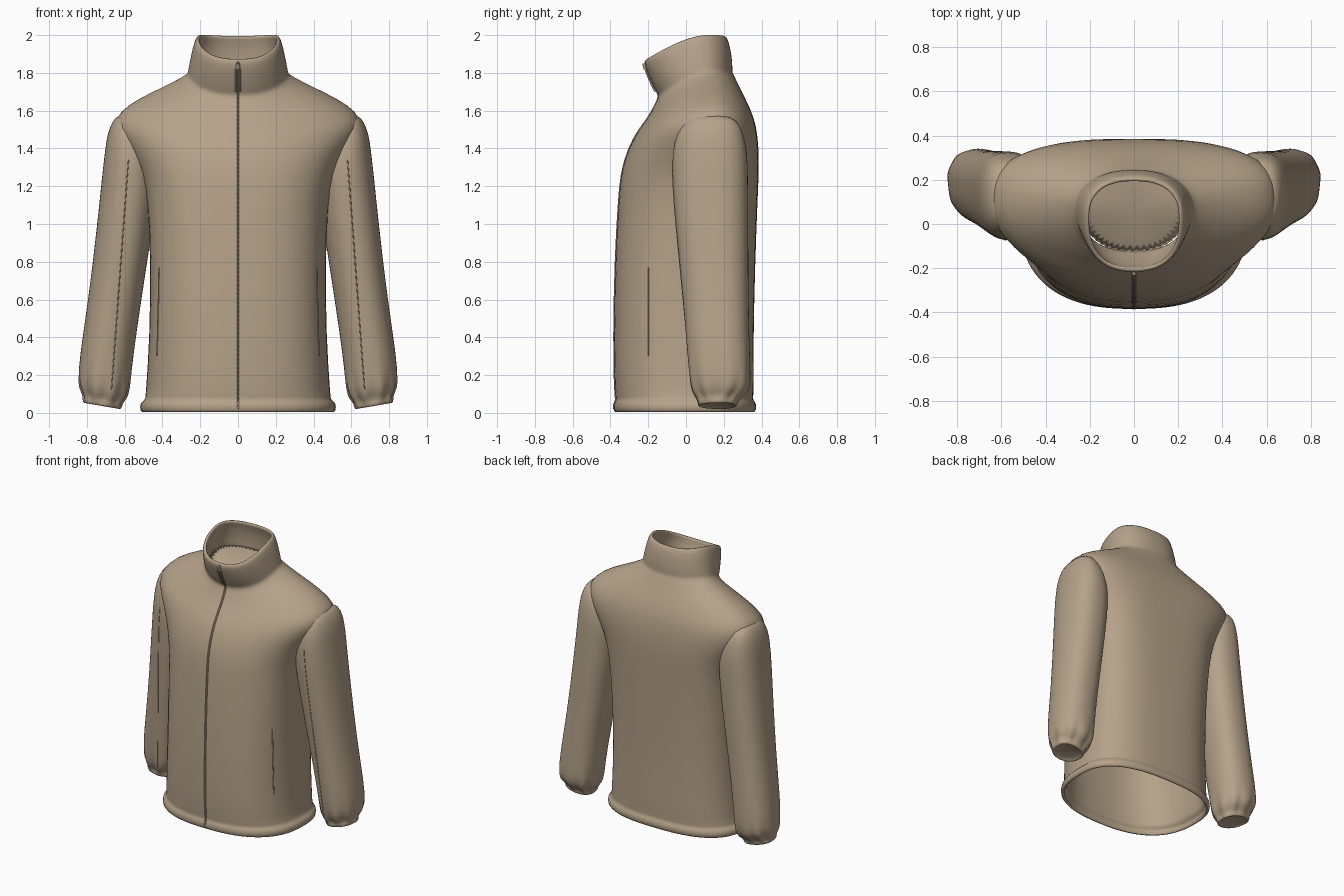
import bpy, bmesh, math
from mathutils import Vector
from mathutils.bvhtree import BVHTree

if "Cube" in bpy.data.objects:
    bpy.data.objects.remove(bpy.data.objects["Cube"], do_unlink=True)

fabric = bpy.data.materials.new("tan fleece")
fabric.use_nodes = True
TAN = (0.46, 0.36, 0.25, 1)
fabric.diffuse_color = TAN
shader = fabric.node_tree.nodes["Principled BSDF"]
shader.inputs["Base Color"].default_value = TAN
shader.inputs["Roughness"].default_value = 0.9

SIDES = 48


def section(cx, half_width, y_front, y_back, power, back_power, height,
            gather=0.0, folds=9):
    """Rounded cross-section; height(x, t) sets z, t runs front to back."""
    y_mid = y_front + (y_back - y_front) * 0.56
    points = []
    for i in range(SIDES):
        a = math.tau * i / SIDES
        c, s = math.cos(a), math.sin(a)
        e = 2 / (back_power if s > 0 else power)
        grow = 1 + gather * math.sin(folds * a)
        dx = half_width * math.copysign(abs(c) ** e, c) * grow
        depth = y_back - y_mid if s > 0 else y_mid - y_front
        y = y_mid + depth * math.copysign(abs(s) ** e, s) * grow
        t = min(max((y - y_front) / (y_back - y_front), 0), 1)
        points.append(Vector((cx + dx, y, height(dx, t))))
    return points


def loft(name, sections, capped=False, thickness=0.0):
    """Skin a list of sections into a smooth cloth part."""
    bm = bmesh.new()
    rows = [[bm.verts.new(p) for p in ring] for ring in sections]
    for low, high in zip(rows, rows[1:]):
        for i in range(SIDES):
            j = (i + 1) % SIDES
            bm.faces.new((low[i], low[j], high[j], high[i]))
    if capped:
        bm.faces.new(rows[0])
        bm.faces.new(rows[-1])
    bmesh.ops.recalc_face_normals(bm, faces=bm.faces)
    mesh = bpy.data.meshes.new(name)
    bm.to_mesh(mesh)
    bm.free()
    mesh.materials.append(fabric)
    mesh.shade_smooth()
    obj = bpy.data.objects.new(name, mesh)
    bpy.context.collection.objects.link(obj)
    if thickness:
        solid = obj.modifiers.new("cloth thickness", 'SOLIDIFY')
        solid.thickness, solid.offset = thickness, -1
    sub = obj.modifiers.new("smooth cloth", 'SUBSURF')
    sub.levels = sub.render_levels = 1
    return obj


def piping(name, points, radius):
    """Thin raised cord through a few points."""
    curve = bpy.data.curves.new(name, 'CURVE')
    curve.dimensions = '3D'
    curve.bevel_depth, curve.bevel_resolution = radius, 1
    curve.use_fill_caps = True
    spline = curve.splines.new('POLY')
    spline.points.add(len(points) - 1)
    for target, p in zip(spline.points, points):
        target.co = (*p, 1)
    curve.materials.append(fabric)
    obj = bpy.data.objects.new(name, curve)
    bpy.context.collection.objects.link(obj)
    return obj


def trace(obj, start, end, direction, count=40):
    """Project a straight line onto a part along a direction."""
    bpy.context.view_layer.update()
    tree = BVHTree.FromObject(obj, bpy.context.evaluated_depsgraph_get())
    hits = []
    for i in range(count + 1):
        origin = Vector(start).lerp(Vector(end), i / count)
        hit = tree.ray_cast(origin, Vector(direction))[0]
        if hit:
            hits.append(hit)
    return hits


def sloped(z_front, z_back):
    """Height rule that climbs from the front and levels off at the back."""
    return lambda x, t: z_front + (z_back - z_front) * math.sin(t * 1.88)


# Body and stand-up collar: front z, back z, half width, front y, back y, powers
BODY = [
    (0, 0, 0.5, -0.368, 0.353, 2.5, 2.6),
    (0.008, 0.008, 0.52, -0.386, 0.373, 2.5, 2.6),
    (0.055, 0.055, 0.52, -0.386, 0.373, 2.5, 2.6),
    (0.068, 0.068, 0.492, -0.368, 0.352, 2.5, 2.7),
    (0.09, 0.09, 0.49, -0.38, 0.36, 2.5, 2.7),
    (0.4, 0.4, 0.468, -0.385, 0.357, 2.6, 2.8),
    (0.8, 0.8, 0.464, -0.377, 0.367, 2.6, 3),
    (1.1, 1.1, 0.475, -0.36, 0.378, 2.5, 3.2),
    (1.27, 1.27, 0.505, -0.347, 0.386, 2.4, 3.2),
    (1.4, 1.4, 0.585, -0.307, 0.386, 2.2, 3.2),
    (1.5, 1.52, 0.665, -0.252, 0.373, 2.1, 3),
    (1.55, 1.6, 0.63, -0.21, 0.346, 2, 2.7),
    (1.6, 1.67, 0.53, -0.18, 0.313, 2, 2.4),
    (1.64, 1.735, 0.395, -0.16, 0.28, 2, 2.2),
    (1.67, 1.79, 0.29, -0.145, 0.256, 2.1, 2.1),
    (1.69, 1.81, 0.265, -0.148, 0.244, 2.2, 2.2),
    (1.71, 1.83, 0.264, -0.163, 0.247, 2.2, 2.2),
    (1.78, 1.9, 0.25, -0.195, 0.242, 2.3, 2.3),
    (1.85, 1.98, 0.232, -0.22, 0.225, 2.4, 2.4),
    (1.876, 2.008, 0.218, -0.215, 0.207, 2.4, 2.4),
]
body = loft("jacket_body", [section(0, *row[2:], sloped(*row[:2])) for row in BODY],
            thickness=0.022)

# Lining panel that closes the neck inside the collar
loft("neck_lining", [section(0, 0.25, -0.14, 0.235, 2.2, 2.2, sloped(z, z + 0.12))
                     for z in (1.69, 1.7)], capped=True)

# Sleeves: z, centre x, half width, front y, back y, gather
SLEEVE = [
    (1.575, 0.6, 0.03, 0.07, 0.2, 0),
    (1.555, 0.595, 0.065, 0.0, 0.27, 0),
    (1.48, 0.58, 0.112, -0.05, 0.305, 0),
    (1.38, 0.57, 0.135, -0.072, 0.325, 0),
    (1.25, 0.57, 0.15, -0.075, 0.328, 0),
    (1.0, 0.597, 0.148, -0.055, 0.33, 0),
    (0.6, 0.652, 0.14, -0.015, 0.33, 0),
    (0.3, 0.697, 0.142, 0.008, 0.338, 0),
    (0.18, 0.706, 0.139, 0.018, 0.342, 0.01),
    (0.11, 0.71, 0.13, 0.03, 0.33, 0.05),
    (0.075, 0.715, 0.103, 0.06, 0.28, 0.07),
    (0.055, 0.718, 0.105, 0.06, 0.275, 0.02),
    (0.035, 0.72, 0.1, 0.065, 0.27, 0),
    (0.037, 0.72, 0.088, 0.08, 0.255, 0),
    (0.05, 0.72, 0.08, 0.09, 0.245, 0),
]
for side, label in ((1, "left"), (-1, "right")):
    rings = []
    for z, cx, w, yf, yb, g in SLEEVE:
        tilt = side * 0.17 if z < 0.15 else 0
        rings.append(section(side * cx, w, yf, yb, 2.2, 2.3,
                             lambda x, t, z=z, k=tilt: z + k * x, g))
    sleeve = loft(label + "_sleeve", rings, capped=True)
    # Sleeve seam and pocket slit
    piping(label + "_sleeve_seam", trace(
        sleeve, (side * 0.58, -2, 1.34), (side * 0.67, -2, 0.12), (0, 1, 0)), 0.003)
    piping(label + "_pocket_edge", trace(
        body, (side * 2, -0.2, 0.3), (side * 2, -0.2, 0.77), (-side, 0, 0)), 0.004)
    # One half of the zip
    piping(label + "_zip_tape", trace(
        body, (side * 0.005, -2, 0.02), (side * 0.005, -2, 1.86), (0, 1, 0), 80), 0.004)

# Zip pull hanging at the top of the collar
pull_line = trace(body, (0, -2, 1.7), (0, -2, 1.82), (0, 1, 0), 6)
for name, dx in (("zip_pull_left", 0.011), ("zip_pull_right", -0.011)):
    piping(name, [p + Vector((dx, -0.008, 0)) for p in pull_line], 0.005)
piping("zip_slider", [pull_line[-1] + Vector((0, -0.008, 0)),
                      pull_line[-1] + Vector((0, -0.016, 0.03))], 0.01)
